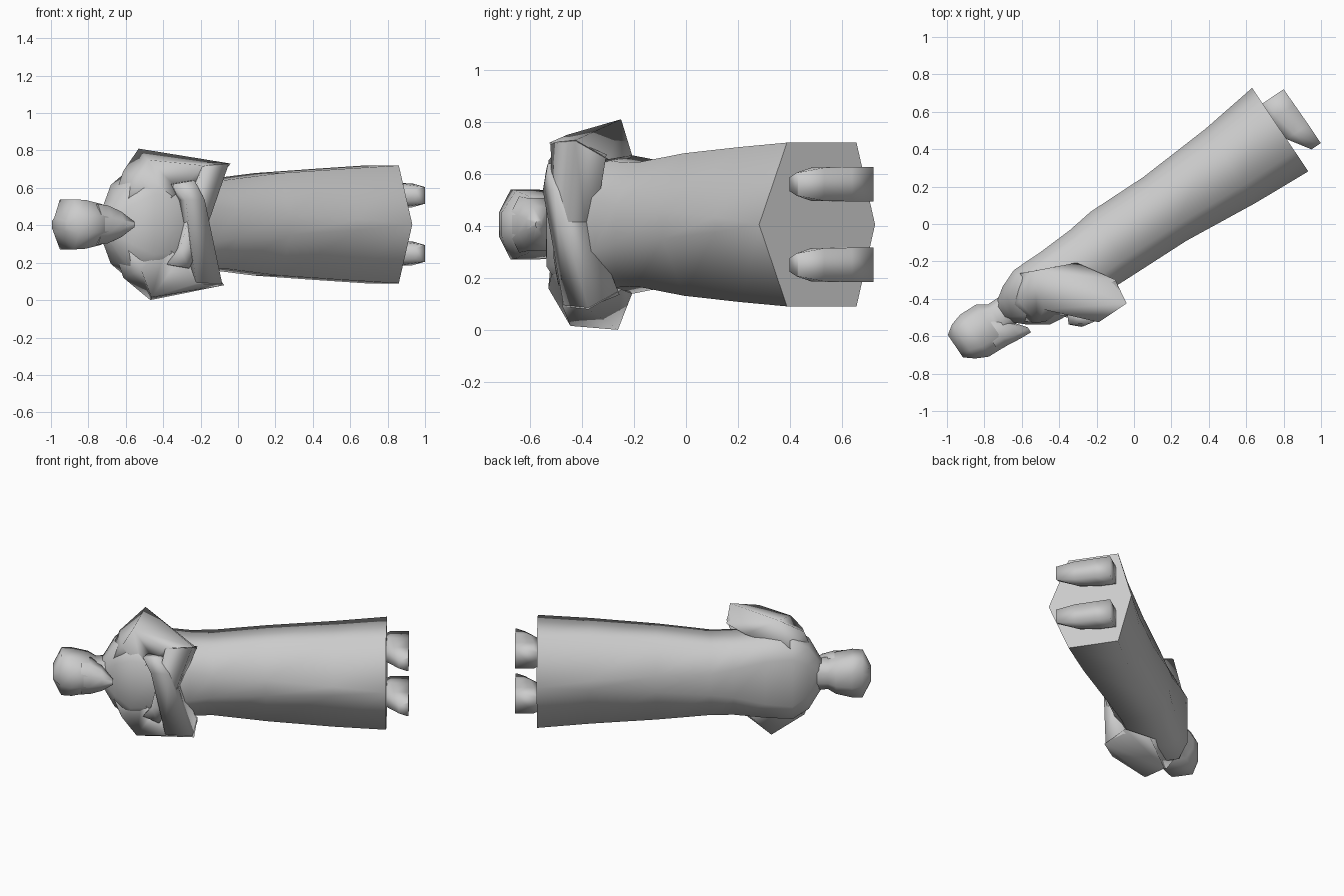
import bpy, bmesh, math
from mathutils import Vector

if "Cube" in bpy.data.objects:
    bpy.data.objects.remove(bpy.data.objects["Cube"])

stone = bpy.data.materials.new("plain_grey")
stone.use_nodes = True
GREY = (0.6, 0.6, 0.6, 1)
stone.diffuse_color = GREY
stone.node_tree.nodes["Principled BSDF"].inputs["Base Color"].default_value = GREY

# Body frame: s runs head to feet, t runs towards the chest, w is sideways
ANGLE = math.radians(34)
DOWN = Vector((math.cos(ANGLE), math.sin(ANGLE), 0))
FRONT = Vector((math.sin(ANGLE), -math.cos(ANGLE), 0))
MID = Vector((0, 0, 0.405))


def place(s, t, w):
    return MID + DOWN * s + FRONT * t + Vector((0, 0, w))


def loft(name, rings, sharp=75):
    """Skin a list of equal rings of (s, t, w) points and close both ends."""
    bm = bmesh.new()
    rows = [[bm.verts.new(place(*p)) for p in ring] for ring in rings]
    n = len(rows[0])
    for a, b in zip(rows, rows[1:]):
        for i in range(n):
            j = (i + 1) % n
            bm.faces.new((a[i], a[j], b[j], b[i]))
    bm.faces.new(rows[0])
    bm.faces.new(rows[-1])
    bmesh.ops.remove_doubles(bm, verts=bm.verts[:], dist=0.0005)
    bmesh.ops.recalc_face_normals(bm, faces=bm.faces[:])
    mesh = bpy.data.meshes.new(name)
    bm.to_mesh(mesh)
    bm.free()
    mesh.materials.append(stone)
    ob = bpy.data.objects.new(name, mesh)
    bpy.context.collection.objects.link(ob)
    bpy.ops.object.select_all(action="DESELECT")
    ob.select_set(True)
    bpy.context.view_layer.objects.active = ob
    bpy.ops.object.shade_smooth_by_angle(angle=math.radians(sharp))


def section(s, front, back, half, flat):
    """Eight-point cross-section; flat is the width share of its front and back."""
    f = back + (front - back) * 0.76
    b = back + (front - back) * 0.16
    k = half * flat
    return [(s, front, -k), (s, front, k), (s, f, half), (s, b, half),
            (s, back, k), (s, back, -k), (s, b, -half), (s, f, -half)]


# Robe from collar to hem: position, front, back, half width, flatness
loft("robe", [section(*r) for r in (
    (-0.86, 0.04, -0.05, 0.07, 0.4),
    (-0.82, 0.085, -0.08, 0.13, 0.45),
    (-0.77, 0.13, -0.115, 0.21, 0.5),
    (-0.67, 0.195, -0.155, 0.27, 0.6),
    (-0.5, 0.215, -0.155, 0.265, 0.55),
    (-0.3, 0.22, -0.165, 0.242, 0.4),
    (-0.155, 0.224, -0.184, 0.238, 0.3),
    (0.182, 0.231, -0.18, 0.274, 0.2),
    (0.6, 0.27, -0.208, 0.298, 0.1),
    (0.93, 0.288, -0.25, 0.315, 0))])

# Head and neck
loft("head", [section(*r) for r in (
    (-1.157, 0.08, -0.065, 0.035, 0.5),
    (-1.105, 0.122, -0.1, 0.134, 0.35),
    (-1.04, 0.154, -0.118, 0.13, 0.35),
    (-0.94, 0.158, -0.115, 0.108, 0.35),
    (-0.89, 0.1, -0.08, 0.085, 0.4),
    (-0.78, 0.08, -0.08, 0.09, 0.4))])

# Pointed beard
loft("beard", [section(*r) for r in (
    (-0.98, 0.156, -0.02, 0.108, 0.35),
    (-0.92, 0.16, -0.02, 0.102, 0.35),
    (-0.85, 0.168, 0.05, 0.07, 0.3),
    (-0.78, 0.172, 0.14, 0.016, 0.3))])

# Folded arms: a wide sleeve to the elbow, then a forearm across the chest.
# The right elbow sits further back and its bend lower than the left
for name, side, lift, bend, hand_t in (("left", 1, 0, 0, 0.2), ("right", -1, -0.06, 0.045, 0.25)):
    root = [(-0.78, 0.1, 0.13), (-0.81, 0, 0.11), (-0.74, -0.1, 0.1), (-0.62, 0.1, 0.05)]
    shoulder = [(-0.725, 0.15, 0.245), (-0.74, 0, 0.285), (-0.66, -0.125, 0.21), (-0.6, 0.2, 0.12)]
    upper = [(-0.655 + bend / 2, 0.11, 0.345 + bend), (-0.58 + bend, -0.09 + bend, 0.405),
             (-0.37, 0, 0.265), (-0.52, 0.22, 0.18)]
    elbow = [(-0.45, 0.33 + lift, 0.315), (-0.27, 0.33 + lift, 0.325),
             (-0.25, 0.19 + lift, 0.25), (-0.44, 0.25 + lift, 0.2)]
    cuff = [(-0.45, 0.325 + lift, 0.31), (-0.28, 0.325 + lift, 0.32),
            (-0.25, 0.2 + lift, 0.27), (-0.4, 0.14 + lift, 0.27)]
    wrist = [(-0.54, hand_t + 0.05, -0.13), (-0.43, hand_t + 0.07, -0.13),
             (-0.4, hand_t - 0.02, -0.13), (-0.52, hand_t - 0.05, -0.13)]
    hand = [(-0.59, hand_t, -0.215), (-0.49, hand_t + 0.06, -0.235),
            (-0.47, hand_t, -0.235), (-0.56, hand_t - 0.06, -0.215)]

    def sided(rings):
        return [[(s, t, w * side) for s, t, w in ring] for ring in rings]

    loft(name + "_sleeve", sided([root, shoulder, upper, elbow]), 110)
    loft(name + "_forearm", sided([cuff, wrist, hand]), 110)

# Feet: tapered towards the toes, flat soles
for name, side in (("left", 1), ("right", -1)):
    rings = []
    for t, top, sole, half in ((-0.15, 0.9, 1.066, 0.067), (-0.05, 0.9, 1.068, 0.066),
                               (0.08, 0.93, 1.07, 0.064), (0.2, 1.01, 1.07, 0.045)):
        c = 0.155 * side
        rings.append([(sole, t, c - half), (sole, t, c + half), (top + 0.05, t, c + half),
                      (top, t, c + half * 0.6), (top, t, c - half * 0.6), (top + 0.05, t, c - half)])
    loft(name + "_foot", rings, 95)
